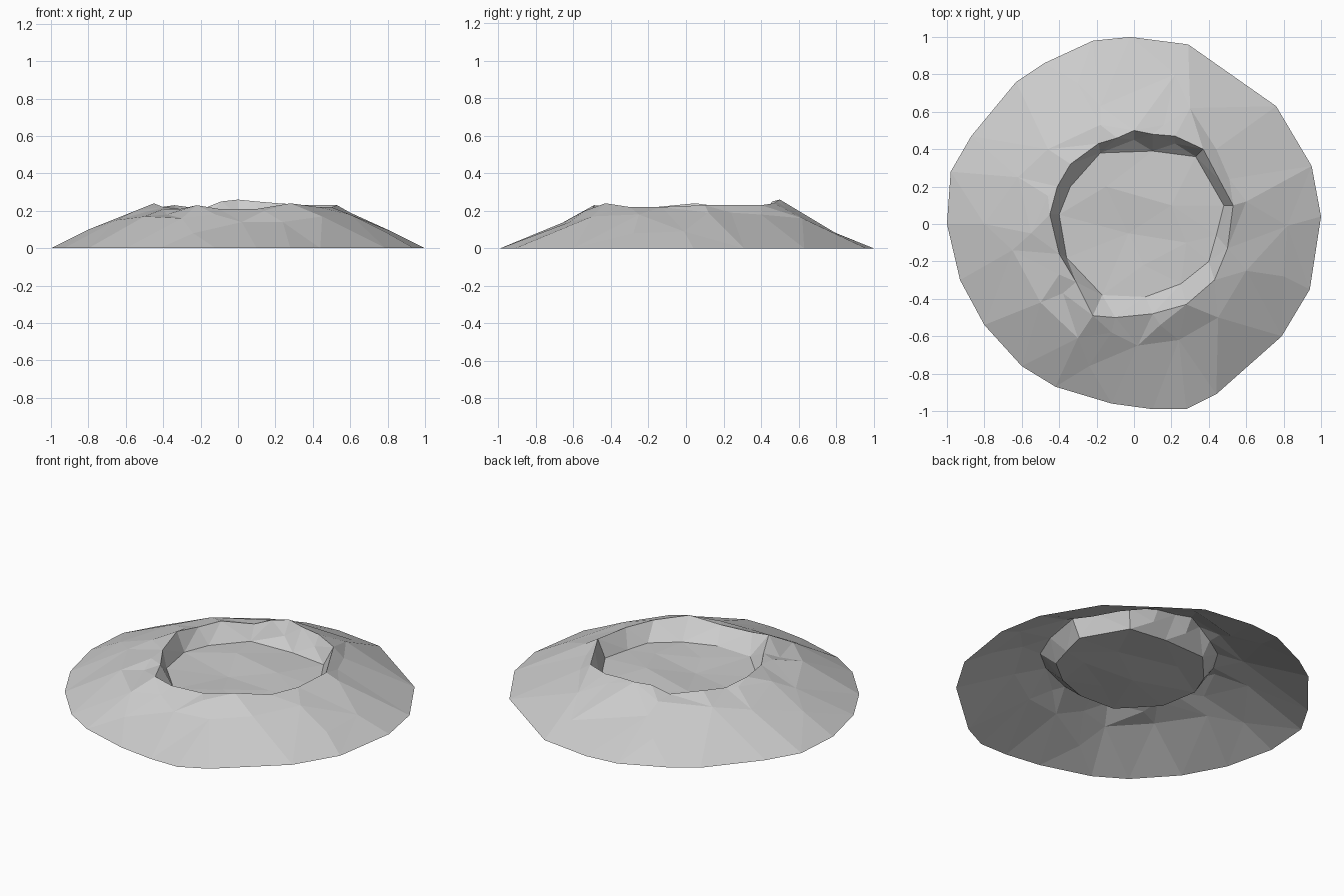
import bpy
from mathutils import Vector
from mathutils.geometry import delaunay_2d_cdt

default_cube = bpy.data.objects.get("Cube")
if default_cube:
    bpy.data.objects.remove(default_cube, do_unlink=True)


def make_material(name, colour):
    material = bpy.data.materials.new(name)
    material.use_nodes = True
    material.diffuse_color = colour
    shader = material.node_tree.nodes["Principled BSDF"]
    shader.inputs["Base Color"].default_value = colour
    shader.inputs["Roughness"].default_value = 0.9
    return material


# Foot of the mound, counterclockwise on the ground
foot_outline = [
    (1, .04), (.95, .31), (.76, .63), (.29, .96), (-.02, 1), (-.22, .98),
    (-.48, .86), (-.63, .76), (-.87, .47), (-.98, .28), (-1, 0), (-.93, -.3),
    (-.8, -.54), (-.6, -.76), (-.42, -.87), (-.12, -.96), (.1, -.99),
    (.28, -.99), (.44, -.91), (.79, -.6), (.94, -.35)]

# Uneven crest around the bowl
crater_rim = [
    (.53, .1, .23), (.46, .23, .23), (.37, .4, .23), (.22, .47, .24),
    (.1, .48, .25), (0, .5, .26), (-.09, .46, .25), (-.19, .43, .21),
    (-.34, .32, .23), (-.41, .2, .22), (-.45, .05, .24), (-.4, -.16, .22),
    (-.31, -.31, .21), (-.22, -.49, .23), (-.1, -.5, .21), (.1, -.48, .21),
    (.28, -.43, .24), (.43, -.3, .22), (.5, -.13, .22)]

# Lower edge of the bowl wall
floor_outline = [
    (.48, .1), (.33, .36), (.1, .39), (-.18, .38), (-.34, .2), (-.4, .05),
    (-.36, -.18), (-.17, -.38), (.06, -.39), (.25, -.32), (.4, -.2), (.44, -.06)]

# Ridges and gullies on the outer slope
slope_points = [
    (.82, -.01, .09), (.6, .12, .19), (.51, .24, .19), (.44, .4, .18),
    (.3, .62, .16), (.16, .53, .22), (.22, .8, .08), (-.18, .63, .15),
    (-.18, .53, .2), (-.3, .75, .09), (-.46, .4, .19), (-.46, .15, .22),
    (-.62, .25, .16), (-.55, -.05, .2), (-.8, 0, .1), (-.65, -.14, .15),
    (-.4, -.27, .21), (-.5, -.42, .17), (-.38, -.37, .18), (-.3, -.61, .16),
    (-.24, -.76, .08), (-.12, -.58, .18), (.02, -.65, .14), (.14, -.54, .2),
    (.24, -.62, .14), (.45, -.5, .17), (.6, -.25, .18), (.8, -.28, .08)]

# Ledge on the back wall
ledge_points = [(.22, .43, .18), (0, .45, .18)]

# Low bumps on the bowl floor
floor_points = [(-.03, -.05, .11), (.2, .1, .14), (.05, -.22, .12),
                (-.15, .2, .13), (.28, -.1, .13)]

FLOOR_HEIGHT = .125
rings = [
    [Vector((x, y, 0)) for x, y in foot_outline],
    [Vector(point) for point in crater_rim],
    [Vector((x, y, FLOOR_HEIGHT)) for x, y in floor_outline],
]

# Gather the points, keeping every ring as a closed crease
points, creases = [], []
for ring in rings:
    start, count = len(points), len(ring)
    points += ring
    creases += [(start + i, start + (i + 1) % count) for i in range(count)]
points += [Vector(point) for point in slope_points + ledge_points + floor_points]

# Triangulate in plan, then lift each corner to its height
flat_points = [point.to_2d() for point in points]
result = delaunay_2d_cdt(flat_points, creases, [], 1, 0.0001)
triangles, sources = result[2], result[3]
corners = [points[source[0]] for source in sources]

mesh = bpy.data.meshes.new("crater_mound")
mesh.from_pydata(corners, [], [list(triangle) for triangle in triangles])
mesh.update()
mesh.materials.append(make_material("pale grey rock", (.6, .6, .6, 1)))
for polygon in mesh.polygons:
    polygon.use_smooth = False

crater = bpy.data.objects.new("crater_mound", mesh)
bpy.context.scene.collection.objects.link(crater)
